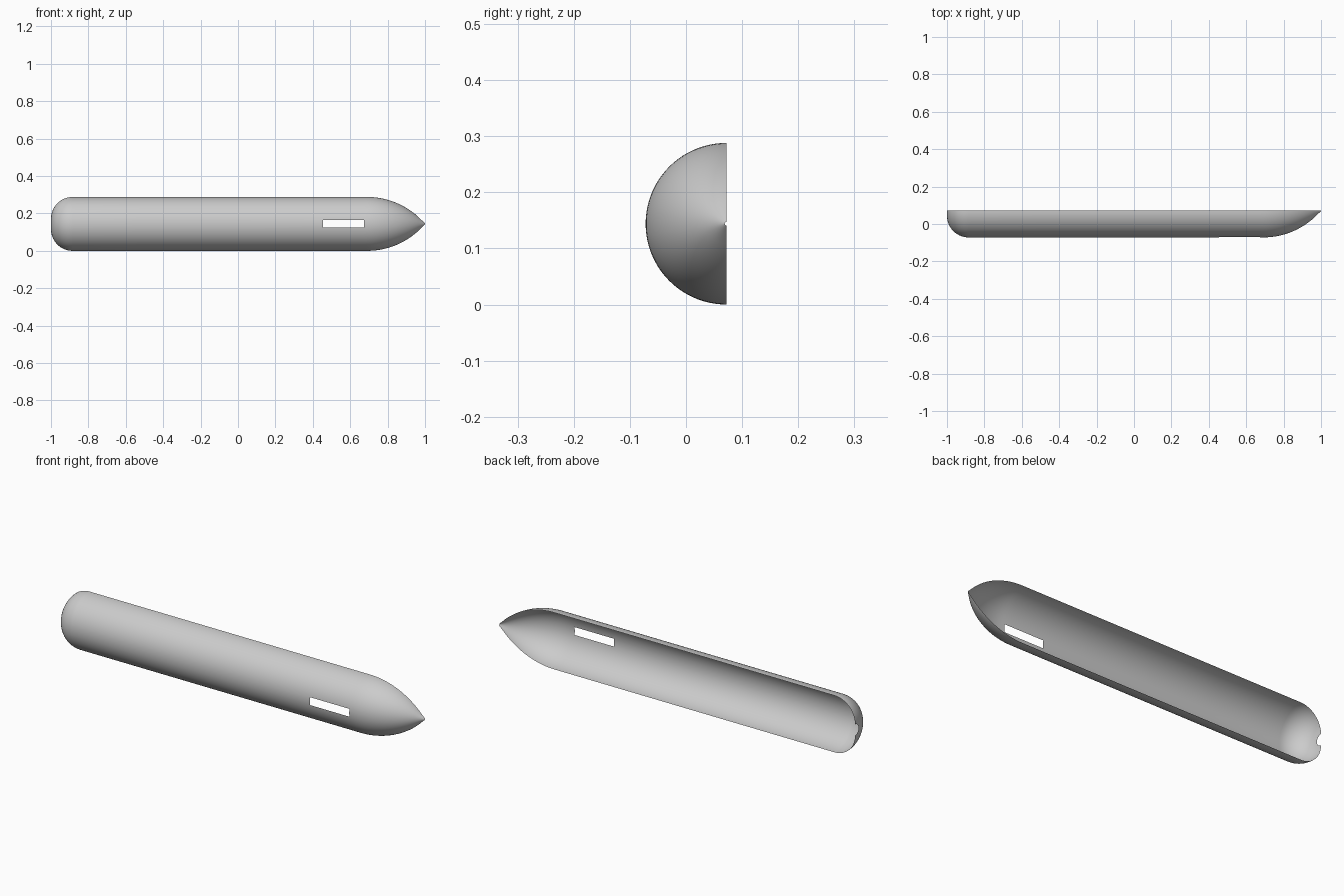
import bpy, bmesh, math

if "Cube" in bpy.data.objects:
    bpy.data.objects.remove(bpy.data.objects["Cube"])

R = 0.144            # hull radius; axis runs along x at y = R/2, z = R
HOLE = 0.028         # opening in the tail
SLOT = (0.455, 0.675, 0.020)   # x start, x end, half height

# Hull profile (x, radius): rounded tail, straight body, ogive nose
c = R - HOLE
prof = [(-1 + c - c * math.cos(a), HOLE + c * math.sin(a))
        for a in (math.pi / 2 * i / 14 for i in range(15))]
prof += [(x, R) for x in (-0.5, 0.0, SLOT[0], SLOT[1])]
L = 0.31
rho = (R * R + L * L) / (2 * R)
for i in range(19):
    t = L * i / 18
    prof.append((1 - L + t, max(0.003, math.sqrt(rho * rho - t * t) - rho + R)))

# Half-circle angles, with rows exactly on the slot edges
s = math.asin(SLOT[2] / R)
n = 20
low = [-math.pi / 2 + (math.pi / 2 - s) * i / n for i in range(n + 1)]
angles = low + [-s / 3, s / 3] + [-a for a in reversed(low)]

# Sweep the profile through the half circle, leaving the slot open
bm = bmesh.new()
grid = [[bm.verts.new((x, R / 2 - r * math.cos(a), R + r * math.sin(a)))
         for a in angles] for x, r in prof]
for i in range(len(prof) - 1):
    for j in range(len(angles) - 1):
        in_slot = abs(prof[i][0] - SLOT[0]) < 1e-6 and n <= j < n + 3
        if not in_slot:
            bm.faces.new((grid[i][j], grid[i + 1][j], grid[i + 1][j + 1], grid[i][j + 1]))
bm.normal_update()
me = bpy.data.meshes.new("half_hull")
bm.to_mesh(me)
bm.free()

hull = bpy.data.objects.new("half_hull", me)
bpy.context.collection.objects.link(hull)
mat = bpy.data.materials.new("light_grey")
mat.diffuse_color = (0.6, 0.6, 0.6, 1)
mat.use_nodes = True
mat.node_tree.nodes["Principled BSDF"].inputs["Base Color"].default_value = mat.diffuse_color
me.materials.append(mat)
for p in me.polygons:
    p.use_smooth = True
